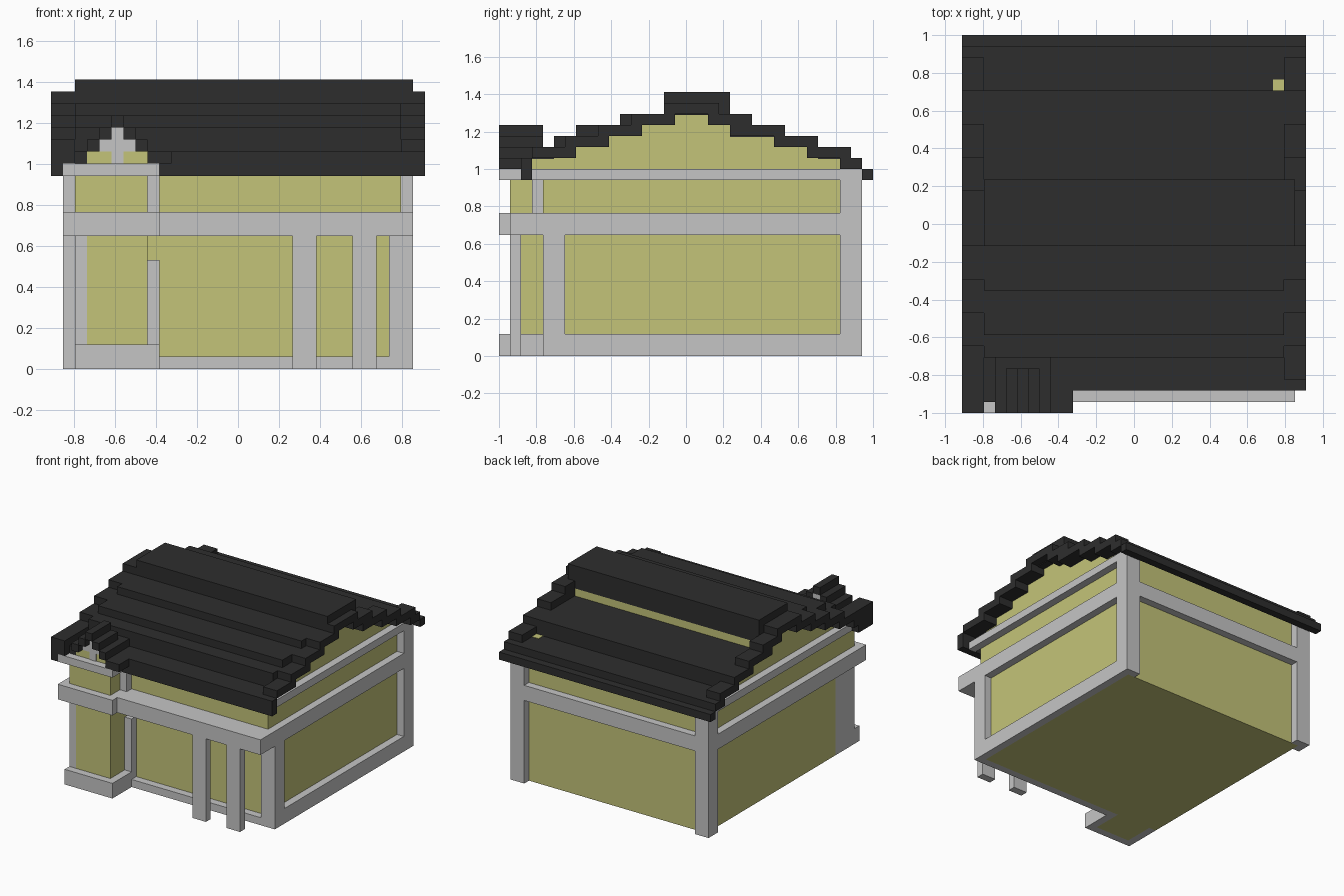
import bpy, bmesh
from mathutils import Vector

cube = bpy.data.objects.get("Cube")
if cube:
    bpy.data.objects.remove(cube, do_unlink=True)

U = 2 / 34  # block size; all part sizes below are in blocks


def material(name, rgb):
    m = bpy.data.materials.new(name)
    m.use_nodes = True
    col = (*rgb, 1)
    m.diffuse_color = col
    bsdf = next(n for n in m.node_tree.nodes if n.type == 'BSDF_PRINCIPLED')
    bsdf.inputs["Base Color"].default_value = col
    bsdf.inputs["Roughness"].default_value = 0.9
    return m


GRAY = material("stone_gray", (0.56, 0.56, 0.56))
YELLOW = material("plaster_yellow", (0.55, 0.55, 0.19))
DARK = material("roof_charcoal", (0.027, 0.027, 0.027))


def part(name, mat, *boxes):
    """One object made of boxes (x0, x1, y0, y1, z0, z1)."""
    bm = bmesh.new()
    for x0, x1, y0, y1, z0, z1 in boxes:
        verts = bmesh.ops.create_cube(bm, size=1)["verts"]
        for v in verts:
            v.co = Vector((((x0 + x1) / 2 + v.co.x * (x1 - x0) - 15.5) * U,
                           ((y0 + y1) / 2 + v.co.y * (y1 - y0) - 17) * U,
                           ((z0 + z1) / 2 + v.co.z * (z1 - z0)) * U))
    me = bpy.data.meshes.new(name)
    bm.to_mesh(me)
    bm.free()
    me.materials.append(mat)
    ob = bpy.data.objects.new(name, me)
    bpy.context.scene.collection.objects.link(ob)


def height(steps, y):
    """Height of a stepped line at row y; steps are (first row, height)."""
    return [h for start, h in steps if start <= y][-1]


def runs(*lines):
    """Split the rows where any of the stepped lines changes."""
    cuts = sorted({s for line in lines for s, _ in line})
    for a, b in zip(cuts, cuts[1:]):
        yield (a, b, *[height(line, a) for line in lines])


# Walls
part("main_wall_lower", YELLOW, (2, 29, 5, 32, 0, 13))
part("main_wall_upper", YELLOW, (2, 29, 4, 32, 13, 17))
part("bay_wall_lower", YELLOW, (3, 8, 1, 5, 0, 12))
part("bay_wall_upper", YELLOW, (2, 8, 1, 4, 12.5, 17))

# Frame: columns and porch posts
part("front_right_column", GRAY, (28, 30, 4, 5, 0, 11), (29, 30, 5, 6, 0, 11))
part("back_columns", GRAY,
     (28, 30, 32, 33, 0, 17), (29, 30, 31, 32, 0, 17),
     (1, 3, 32, 33, 0, 17), (1, 2, 31, 32, 0, 17))
part("bay_column", GRAY, (2, 3, 1, 5, 0, 11))
for i, x in enumerate((20, 25)):
    part(f"porch_post_{i + 1}", GRAY, (x, x + 2, 1, 2, 0, 11))
part("bay_side_post_lower", GRAY, (8, 9, 4, 5, 0, 9))
part("bay_side_post_upper", GRAY, (8, 9, 3, 4, 13, 16))

# Frame: base and horizontal beams
part("base_beams", GRAY, (9, 28, 4, 5, 0, 1), (29, 30, 6, 31, 0, 2))
part("bay_base", GRAY, (2, 9, 0, 1, 0, 2), (8, 9, 1, 4, 0, 2))
part("middle_beam", GRAY,
     (1, 9, 0, 4, 11, 13), (9, 30, 1, 4, 11, 13),
     (1, 2, 4, 33, 11, 13), (29, 30, 4, 33, 11, 13),
     (2, 29, 32, 33, 11, 13), (9, 29, 4, 5, 11, 13))
part("top_beams", GRAY, (29, 30, 3, 31, 16, 17), (1, 2, 3, 31, 16, 17),
     (1, 9, 0, 3, 16, 17))

# Stepped roof lines along the depth: gable wall top, verge top, slab top
WALL = [(3, 18), (7, 19), (10, 20), (13, 21), (16, 22), (19, 21), (21, 20),
        (25, 19), (28, 18), (31, 17), (33, 17)]
VERGE = [(3, 19), (6, 20), (9, 21), (12, 22), (15, 23), (20, 22), (23, 21),
         (26, 20), (29, 19), (32, 18), (33, 18)]
SLAB = [(3, 18), (5, 20), (7, 21), (11, 22), (21, 20), (29, 18), (33, 18)]

gable, slab, verge = [], [], []
for a, b, wall, top in runs(WALL, SLAB):
    low = min(wall, top - 0.1)
    if low > 17:
        gable.append((2, 29, a, b, 17, low))
    slab.append((2, 29, a, b, low, top))
for a, b, low, top in runs(WALL, VERGE):
    verge += [(0, 2, a, b, low, top), (29, 31, a, b, low, top)]

part("gable_wall", YELLOW, *gable)
part("roof_slabs", DARK, *slab)
part("roof_verges", DARK, *verge)
part("roof_ridge", DARK, (2, 30, 15, 21, 21.9, 24))
part("roof_eaves", DARK, (0, 31, 2, 3, 16, 18), (0, 31, 33, 34, 16, 17))
part("roof_gap_patch", YELLOW, (28, 29, 29, 30, 17.95, 18.05))

# Small gable over the bay
part("bay_gable_wall", YELLOW, (3, 5, 1, 4, 17, 18), (6, 8, 1, 4, 17, 18))
part("bay_gable_trim", GRAY, (5, 6, 0.9, 4, 17, 20), (4, 7, 0.9, 4, 18, 19))
bay_roof = [(5, 6, 0, 4, 20, 21),
            (0, 2, 0, 4, 17, 18), (0, 1, 0, 3, 16, 17), (2, 3, 1, 5, 17, 18),
            (8, 10, 0, 5, 17, 18)]
for x, z, back in ((4, 19, 4), (3, 18, 5)):
    for x0 in (x, 10 - x):
        bay_roof.append((x0, x0 + 1, 0, back, z, z + 1))
part("bay_roof", DARK, *bay_roof)
# Raised end blocks where the bay roof meets the main verge
part("bay_roof_side", DARK, (0, 2, 0, 3, 18, 19), (4, 7, 3, 5, 18, 19))
